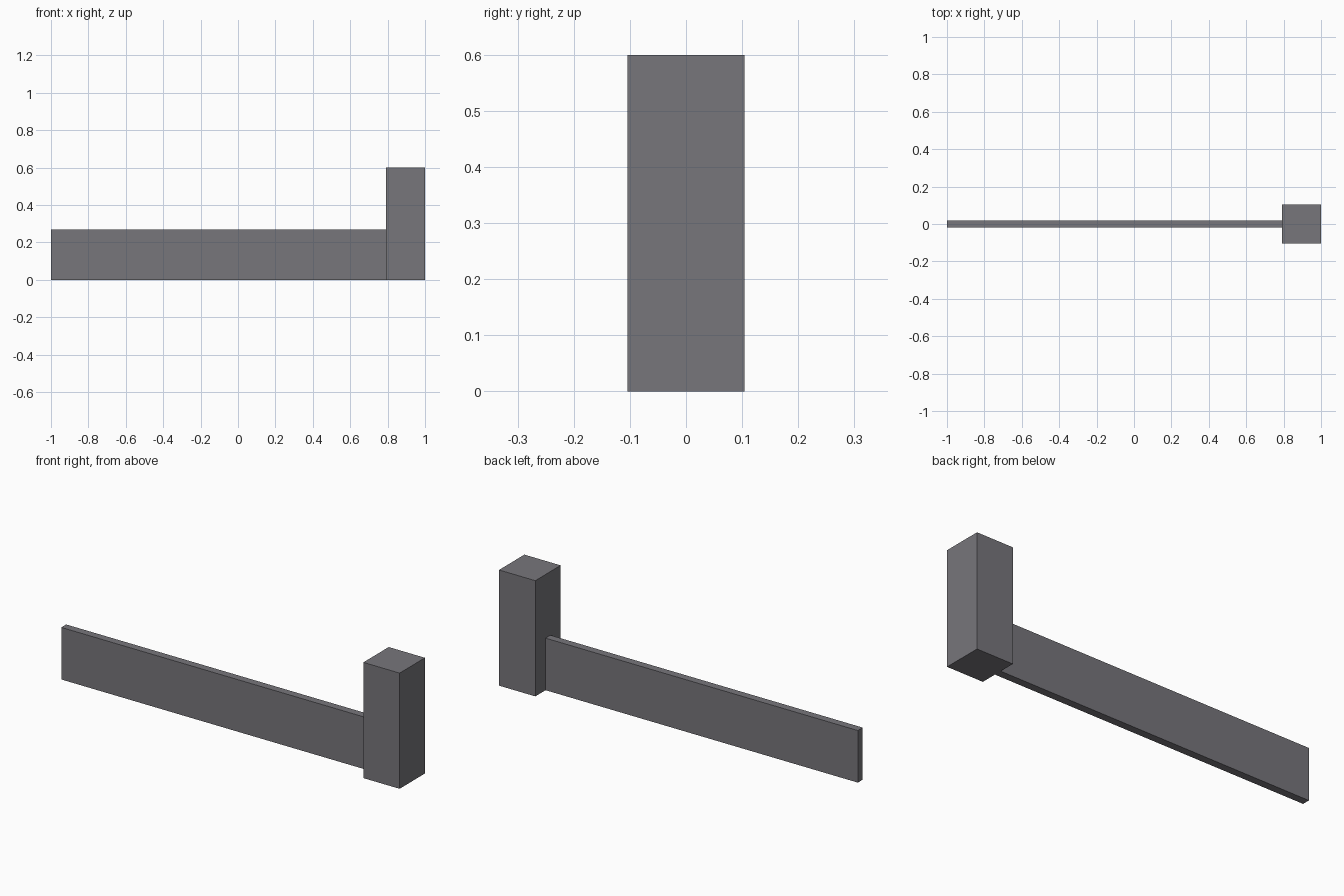
import bpy

# Remove the default cube
cube = bpy.data.objects.get("Cube")
if cube:
    bpy.data.objects.remove(cube, do_unlink=True)

# Single grey material
grey = bpy.data.materials.new("stone_grey")
colour = (0.185, 0.181, 0.199, 1.0)
grey.diffuse_color = colour
grey.use_nodes = True
bsdf = next(n for n in grey.node_tree.nodes if n.type == "BSDF_PRINCIPLED")
bsdf.inputs["Base Color"].default_value = colour


def box(name, x_min, x_max, depth, height):
    """Box standing on the ground, centred on y = 0."""
    bpy.ops.mesh.primitive_cube_add(size=1)
    obj = bpy.context.object
    obj.name = name
    obj.location = ((x_min + x_max) / 2, 0, height / 2)
    obj.scale = (x_max - x_min, depth, height)
    bpy.ops.object.transform_apply(location=True, rotation=False, scale=True)
    obj.data.materials.append(grey)
    return obj


POST_WIDTH = 0.208
post_face = 1 - POST_WIDTH

# Square end post
box("end_post", post_face, 1, POST_WIDTH, 0.6)

# Low thin wall running up to the post
box("low_wall", -1, post_face, 0.04, 0.27)
